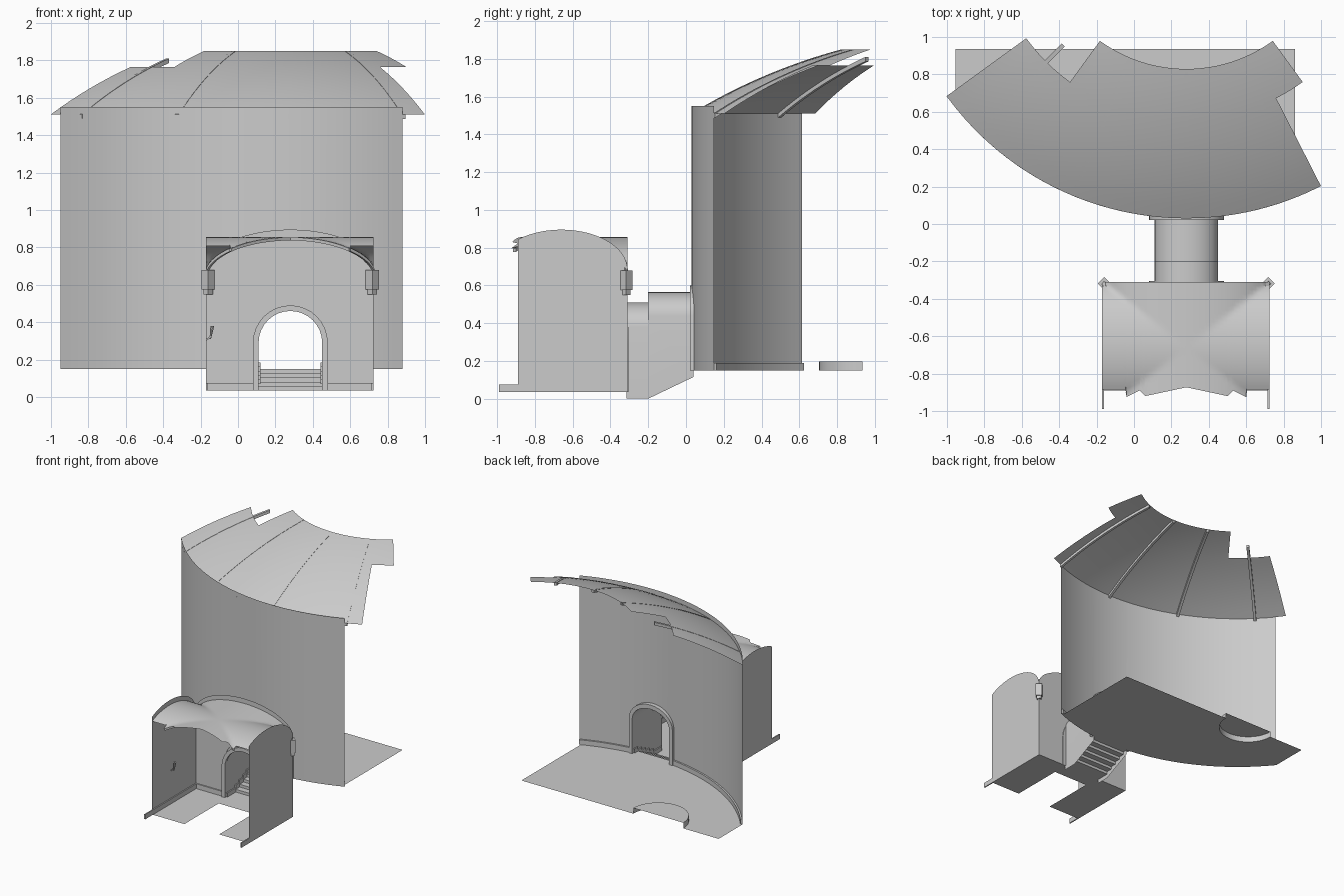
import bpy, bmesh
from math import sin, cos, pi, sqrt, radians, asin
from mathutils import Vector as V

if "Cube" in bpy.data.objects:
    bpy.data.objects.remove(bpy.data.objects["Cube"])

CX, CY, R = 0.28, 1.615, 1.585      # shared axis and radius of the rotunda


def build(name, grids):
    """One object from grids; each grid is a list of equally long point rows."""
    bm = bmesh.new()
    for rows in grids:
        vs = [[bm.verts.new(p) for p in r] for r in rows]
        for a, b in zip(vs, vs[1:]):
            for i in range(len(a) - 1):
                bm.faces.new((a[i], a[i + 1], b[i + 1], b[i]))
    bmesh.ops.remove_doubles(bm, verts=bm.verts, dist=1e-5)
    bmesh.ops.dissolve_degenerate(bm, edges=bm.edges, dist=1e-5)
    bmesh.ops.recalc_face_normals(bm, faces=bm.faces)
    me = bpy.data.meshes.new(name)
    bm.to_mesh(me)
    bm.free()
    ob = bpy.data.objects.new(name, me)
    bpy.context.collection.objects.link(ob)
    return ob


def span(a, b, n):
    return [a + (b - a) * i / n for i in range(n + 1)]


def bar(path, side, up):
    """Closed rectangular bar; side(p) and up are half-width and height offsets."""
    loops = []
    for p in path:
        p, s = V(p), side(V(p))
        a, b = p - s, p + s
        loops.append([a, b, b + up, a + up, a])
    caps = [[[l[0], l[1]], [l[3], l[2]]] for l in (loops[0], loops[-1])]
    return [loops] + caps


def arch(hw, z0, spring, rise, n=16):
    """Doorway outline (x, z) from the left foot over the top to the right foot."""
    top = [(CX - hw * cos(pi * i / n), spring + rise * sin(pi * i / n)) for i in range(n + 1)]
    return [(CX - hw, z0)] + top + [(CX + hw, z0)]


def at_y(pts, y):
    return [(x, y, z) for x, z in pts]


def trim(name, inner, outer, y0, y1):
    rows = [at_y(inner, y0), at_y(outer, y0), at_y(outer, y1), at_y(inner, y1), at_y(inner, y0)]
    return build(name, [rows])


def polar(deg, r, z):
    return (CX + r * sin(radians(deg)), CY - r * cos(radians(deg)), z)


def wall_y(x):
    return CY - sqrt(R * R - (x - CX) ** 2)


def dome(r):
    return -1.108 + sqrt(9.364 - r * r)


def ell(t):
    return sqrt(max(0, 1 - t * t))


# rotunda wall with an arched doorway
def over_door(x, spring, rise, hw=0.17):
    return spring + rise * ell((x - CX) / hw)


door_x = [CX - 0.17 * cos(pi * i / 16) for i in range(17)]
da = math_a = asin(0.17 / R) * 180 / pi
build("rotunda_wall", [
    [[polar(a, R, z) for a in span(-50.9, -da, 18)] for z in (0.15, 1.55)],
    [[(x, wall_y(x), over_door(x, 0.44, 0.125)) for x in door_x],
     [(x, wall_y(x), 1.55) for x in door_x]],
    [[polar(a, R, z) for a in span(da, 22.2, 8)] for z in (0.15, 1.55)]])
trim("rotunda_door_trim", arch(0.17, 0.15, 0.44, 0.125), arch(0.2, 0.15, 0.44, 0.16), 0.022, 0.065)

# baseboards inside the rotunda
radial = lambda p: (V((CX, CY, p.z)) - p).normalized() * 0.007
build("rotunda_baseboard", [g for a, b in ((-50.9, -7.3), (7.3, 22.2))
      for g in bar([polar(t, R - 0.008, 0.15) for t in span(a, b, 14)], radial, V((0, 0, 0.04)))])

# rotunda floor with a half-round dais on its back edge
DX, DR, BACK = -0.40, 0.23, 0.935
dais_x = [DX - DR * cos(pi * i / 20) for i in range(21)]
edge = lambda x: BACK - DR * ell((x - DX) / DR)
fx = span(-0.955, dais_x[0], 6)[:-1] + dais_x + span(dais_x[-1], 0.86, 20)[1:]
build("rotunda_floor", [[[(x, wall_y(x), 0.15) for x in fx], [(x, edge(x), 0.15) for x in fx]]])
build("dais", [[[(x, edge(x), 0.15) for x in dais_x], [(x, edge(x), 0.197) for x in dais_x],
                [(x, BACK, 0.197) for x in dais_x]]])

# broken dome shell in two rings
ring = lambda r0, r1, a0, a1, n: [[polar(a, r, dome(r)) for a in span(a0, a1, n)] for r in span(r0, r1, 8)]
build("dome_shell", [ring(R, 1.058, -54, -36, 6), ring(R, 1.058, -36, 27, 21),
                     ring(1.058, 0.786, -36, 27, 21), ring(1.058, 0.786, 27, 36, 3)])

# meridian ribs under the dome
ribs = []
for a, r1 in ((-45, 0.93), (-22.5, 0.79), (0, 0.79), (22.5, 0.79)):
    s = V((cos(radians(a)), sin(radians(a)), 0)) * 0.011
    ribs += bar([polar(a, r, dome(r) - 0.022) for r in span(R, r1, 12)], lambda p: s, V((0, 0, 0.024)))
build("dome_ribs", ribs)

# vaulted room: walls with rounded tops
X0, X1, YB, YF, YC, FZ = -0.17, 0.725, -0.31, -0.89, -0.66, 0.035
HX, HY = 0.45, 0.35
top_x = lambda x: 0.685 + 0.21 * ell((x - CX) / HX)
top_y = lambda y: 0.685 + 0.21 * ell((y - YC) / HY)
panel = lambda xs, zb: [[(x, YB, zb(x)) for x in xs], [(x, YB, top_x(x)) for x in xs]]
left_x = [CX - HX * cos(t) for t in span(0.08, 1.183, 12)]
left_x[0], left_x[-1] = X0, CX - 0.17
right_x = [2 * CX - x for x in reversed(left_x)]
right_x[-1] = X1
build("room_back_wall", [panel(left_x, lambda x: FZ),
                         panel(door_x, lambda x: over_door(x, 0.29, 0.17)),
                         panel(right_x, lambda x: FZ)])
ys = [YC + HY * sin(t) for t in span(-0.717, pi / 2, 24)]
for name, x in (("room_left_wall", X0), ("room_right_wall", X1)):
    build(name, [[[(x, y, FZ) for y in ys], [(x, y, top_y(y)) for y in ys]]])
trim("room_door_trim", arch(0.17, FZ, 0.29, 0.17), arch(0.2, FZ, 0.29, 0.2), -0.33, -0.305)

# groin vault with a ragged front edge
rag = [(X0, -.885), (-.045, -.885), (-.04, -.925), (.03, -.89), (.06, -.92), (CX, -.873)]
rag += [(2 * CX - x, y) for x, y in reversed(rag[:-1])]
rag[-1] = (X1, -.885)


def front(x):
    for (a, p), (b, q) in zip(rag, rag[1:]):
        if x <= b:
            return p + (q - p) * (x - a) / (b - a)
    return rag[-1][1]


def vault(x, y):
    return 0.655 + 0.2 * max(ell((x - CX) / HX), ell((y - YC) / HY))


vx = sorted(set(span(X0, X1, 48) + [p[0] for p in rag]))
build("groin_vault", [[[(x, y, vault(x, y)) for x in vx for y in [YB + (front(x) - YB) * t]]
                       for t in span(0, 1, 28)]])

# diagonal ribs and the corner corbels they spring from
ribs = []
for sx in (-1, 1):
    d = V((HY, -sx * HX, 0)).normalized() * 0.009
    path = []
    for t in [cos(k) for k in span(0.05, 2.36, 28)]:
        x, y = CX + sx * HX * t, YC + HY * t
        path.append((x, y, vault(x, y) - 0.018))
    ribs += bar(path, lambda p: d, V((0, 0, 0.017)))
build("vault_ribs", ribs)
for side, x in (("left", -0.16), ("right", 0.718)):
    for part, h, z0, z1 in (("corbel", 0.035, 0.575, 0.68), ("corbel_foot", 0.025, 0.548, 0.575)):
        s = V((h, h, 0)) / 2
        build(side + "_" + part, bar([(x - h / 2, -0.318 + h / 2, z0), (x + h / 2, -0.318 - h / 2, z0)],
                                     lambda p: s, V((0, 0, z1 - z0))))

# room floor, notched at the front, and baseboards
build("room_floor", [[[(x, y, FZ) for x in (a, b)] for y in (YB, f)]
                     for a, b, f in ((X0, .13, YF), (.13, .45, -.44), (.45, X1, YF))])
up = V((0, 0, 0.04))
bb = []
for x in (X0 + 0.005, X1 - 0.005):
    bb += bar([(x, -0.99, FZ), (x, YB, FZ)], lambda p: V((0.005, 0, 0)), up)
for a, b in ((X0, 0.08), (0.48, X1)):
    bb += bar([(a, YB - 0.005, FZ), (b, YB - 0.005, FZ)], lambda p: V((0, 0.005, 0)), up)
build("room_baseboards", bb)

# passage: two stepped barrel vaults joined by a lunette
low, high = arch(0.17, 0, 0.38, 0.13), arch(0.17, 0, 0.44, 0.125)
high_end = arch(0.17, 0.115, 0.44, 0.125)
build("passage", [[at_y(low, -0.315), at_y(low, -0.2)],
                  [at_y(low[1:-1], -0.2), at_y(high[1:-1], -0.2)],
                  [at_y(high, -0.2), at_y(high_end, 0.04)]])

# stairs with stepped skirting on both sides
zig = [(-0.315, FZ), (-0.2, FZ)]
for i in range(5):
    y, z = -0.2 + i * 0.05, FZ + (i + 1) * 0.023
    zig += [(y, z), (y + 0.05, z)]
build("stairs", [[[(x, y, z) for y, z in zig] for x in (CX - 0.17, CX + 0.17)]])
build("stair_skirting", [[[(CX + s * 0.17, y, z + 0.035) for y, z in zig],
                          [(CX + s * 0.16, y, z + 0.035) for y, z in zig],
                          [(CX + s * 0.16, y, z) for y, z in zig]] for s in (-1, 1)])

# small wall torch on the left wall
bpy.ops.mesh.primitive_cone_add(vertices=8, radius1=0.004, radius2=0.01, depth=0.07,
                                location=(-0.143, -0.63, 0.345), rotation=(0, 0.15, 0))
bpy.context.object.name = "torch"
build("torch_bracket", bar([(-0.17, -0.63, 0.30), (-0.145, -0.63, 0.32)],
                           lambda p: V((0, 0.005, 0)), V((0, 0, 0.01))))

bpy.ops.object.select_all(action='SELECT')
bpy.context.view_layer.objects.active = bpy.data.objects["rotunda_wall"]
bpy.ops.object.shade_smooth_by_angle(angle=radians(30))
